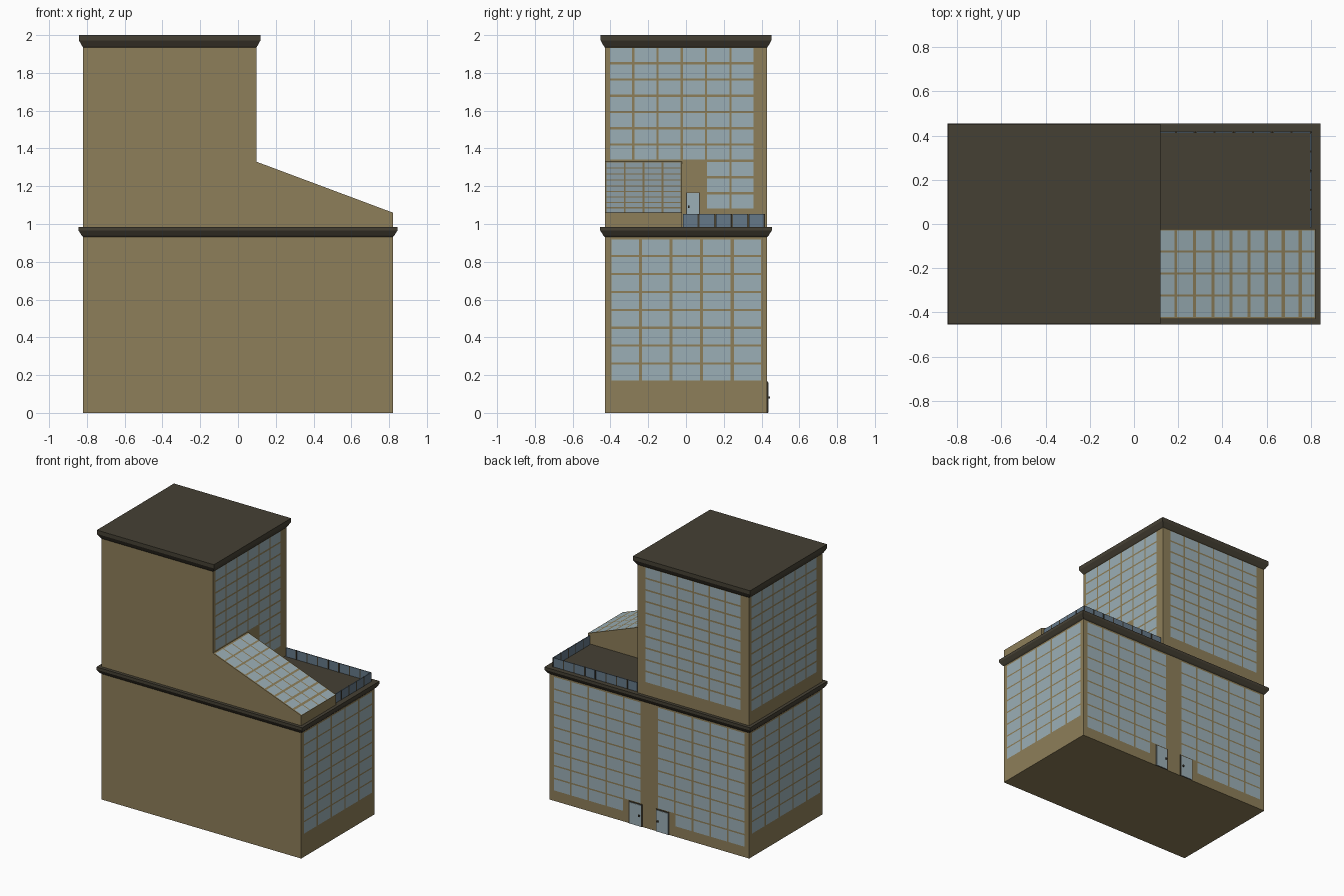
import bpy, bmesh
from mathutils import Vector

if "Cube" in bpy.data.objects:
    bpy.data.objects.remove(bpy.data.objects["Cube"])


def material(name, rgb):
    m = bpy.data.materials.new(name)
    m.diffuse_color = (*rgb, 1)
    m.use_nodes = True
    m.node_tree.nodes["Principled BSDF"].inputs["Base Color"].default_value = m.diffuse_color
    return m


WALL = material("tan_wall", (0.27, 0.21, 0.10))
TRIM = material("dark_trim", (0.06, 0.051, 0.034))
GLASS = material("pale_glass", (0.33, 0.43, 0.47))
RAIL = material("blue_rail_glass", (0.13, 0.19, 0.25))

W, D = 0.82, 0.43          # half width and half depth of the base
TX = 0.097                 # right face of the tower
DECK, TOP = 0.985, 2.0     # roof heights


def finish(name, bm, *mats):
    me = bpy.data.meshes.new(name)
    bm.to_mesh(me)
    bm.free()
    for m in mats:
        me.materials.append(m)
    ob = bpy.data.objects.new(name, me)
    bpy.context.collection.objects.link(ob)
    return ob


def box(name, x, y, z, mat):
    bm = bmesh.new()
    bmesh.ops.create_cube(bm, size=1)
    for v in bm.verts:
        v.co = [a + (b - a) * (c + 0.5) for (a, b), c in zip((x, y, z), v.co)]
    return finish(name, bm, mat)


def stack(name, x0, x1, rings, mat):
    """Closed block made of rectangular rings (z, outward offset)."""
    bm = bmesh.new()
    loops = [[bm.verts.new(p) for p in ((x0 - o, -D - o, z), (x1 + o, -D - o, z),
                                        (x1 + o, D + o, z), (x0 - o, D + o, z))]
             for z, o in rings]
    bm.faces.new(loops[0][::-1])
    bm.faces.new(loops[-1])
    for a, b in zip(loops, loops[1:]):
        for i in range(4):
            j = (i + 1) % 4
            bm.faces.new((a[i], a[j], b[j], b[i]))
    return finish(name, bm, mat)


def runs(start, pitch, width, n):
    return [(start + pitch * i, start + pitch * i + width) for i in range(n)]


def window_wall(name, point, u_range, v_range, cols, rows,
                is_window=lambda c, r: True, inset=0.011):
    """Grid wall whose window cells are inset and recessed."""
    us = [u_range[0], *[e for c in cols for e in c], u_range[1]]
    vs = [v_range[0], *[e for r in rows for e in r], v_range[1]]
    bm = bmesh.new()
    grid = [[bm.verts.new(point(u, v)) for v in vs] for u in us]
    panes = []
    for i in range(len(us) - 1):
        for j in range(len(vs) - 1):
            f = bm.faces.new((grid[i][j], grid[i + 1][j],
                              grid[i + 1][j + 1], grid[i][j + 1]))
            if i % 2 and j % 2 and is_window(i // 2, j // 2):
                panes.append(f)
    ring = bmesh.ops.inset_individual(bm, faces=panes, thickness=inset,
                                      depth=-0.009, use_even_offset=True)
    for f in ring["faces"]:
        f.material_index = 1
    for f in panes:
        f.material_index = 2
    return finish(name, bm, WALL, TRIM, GLASS)


def right(x):
    return lambda u, v: Vector((x, u, v))


def left(u, v):
    return Vector((-W, -u, v))


def back(u, v):
    return Vector((-u, D, v))


def blank_faces(name, quads):
    bm = bmesh.new()
    for q in quads:
        bm.faces.new([bm.verts.new(p) for p in q])
    return finish(name, bm, WALL)


# Base block: blank front and underside, windows on the other sides
blank_faces("base_front_and_floor", [
    [(-W, -D, 0), (W, -D, 0), (W, -D, 0.94), (-W, -D, 0.94)],
    [(-W, D, 0), (W, D, 0), (W, -D, 0), (-W, -D, 0)]])
side_cols = runs(-0.395, 0.162, 0.145, 5)
rows8 = runs(0.172, 0.0947, 0.084, 8)
rows9 = runs(0.0773, 0.0947, 0.084, 9)
window_wall("base_right_wall", right(W), (-D, D), (0, 0.94), side_cols, rows8)
window_wall("base_left_wall", left, (-D, D), (0, 0.94), side_cols, rows8)
window_wall("base_back_wall", back, (-W, W), (0, 0.94),
            runs(-0.783, 0.145, 0.132, 5) + runs(0.071, 0.145, 0.132, 5), rows9,
            lambda c, r: r > 0 or c not in (4, 5))

# Tower: blank front, windows on the other sides
blank_faces("tower_front", [
    [(-W, -D, DECK), (TX, -D, DECK), (TX, -D, 1.945), (-W, -D, 1.945)]])
tower_cols = runs(-0.402, 0.1285, 0.117, 6)
tower_rows = runs(1.082, 0.0862, 0.074, 10)
tower_z = (DECK, 1.945)
window_wall("tower_right_wall", right(TX), (-D, D), tower_z, tower_cols, tower_rows,
            lambda c, r: r > 2 or c > 3)
window_wall("tower_left_wall", left, (-D, D), tower_z, tower_cols, tower_rows)
window_wall("tower_back_wall", back, (-TX, W), tower_z,
            runs(-0.03, 0.132, 0.12, 6), tower_rows)

# Cornices, each with a flared underside; their tops are the roofs
stack("base_cornice", -W, W, [(0.932, 0), (0.94, 0.008), (0.965, 0.024), (DECK, 0.024)], TRIM)
stack("tower_cornice", -W, TX, [(1.935, 0), (1.943, 0.006), (1.972, 0.022), (TOP, 0.022)], TRIM)

# Sloped glasshouse wing beside the tower
WY, HI, LO = -0.022, 1.33, 1.06


def slope(u, v):
    return Vector((u, v, HI + (LO - HI) * (u - TX) / (W - TX)))


blank_faces("wing_walls", [
    [(TX, -D, DECK), (W, -D, DECK), (W, -D, LO), (TX, -D, HI)],
    [(W, WY, DECK), (TX, WY, DECK), (TX, WY, HI), (W, WY, LO)],
    [(W, -D, DECK), (W, WY, DECK), (W, WY, LO), (W, -D, LO)]])
wing_cols = []
for i in range(9):
    s = 0.108 + 0.0878 * i - 0.0008 * i * i
    wing_cols.append((s, s + 0.075 - 0.0022 * i))
window_wall("wing_sloped_roof", slope, (TX, W), (-D, WY), wing_cols,
            runs(-0.42, 0.1, 0.091, 4), inset=0.006)

# Pair of ground doors at the back
for side, s in (("left", -1), ("right", 1)):
    c = 0.112 * s
    box(f"back_door_frame_{side}", (c - 0.055, c + 0.055), (D - 0.002, D + 0.004), (0, 0.167), TRIM)
    box(f"back_door_{side}", (c - 0.047, c + 0.047), (D, D + 0.007), (0.002, 0.16), GLASS)
    h = c - 0.035 * s
    box(f"back_door_handle_{side}", (h - 0.005, h + 0.005), (D, D + 0.016), (0.075, 0.087), TRIM)

# Terrace door with handle and step
box("terrace_door_frame", (TX - 0.002, TX + 0.004), (0.0, 0.074), (DECK, 1.168), TRIM)
box("terrace_door", (TX, TX + 0.007), (0.005, 0.069), (DECK, 1.163), GLASS)
box("terrace_door_handle", (TX, TX + 0.016), (0.01, 0.018), (1.085, 1.097), TRIM)
box("terrace_step", (TX, 0.16), (0.008, 0.08), (DECK - 0.002, DECK + 0.006), TRIM)

# Glass railing round the terrace
RX, RY, RH = 0.8, 0.415, 1.052
t = 0.003


def post(x, y, n):
    box(f"rail_post_{n}", (x - 0.004, x + 0.004), (y - 0.004, y + 0.004), (DECK, RH), TRIM)


for i in range(8):
    a, b = RX - 0.0872 * (i + 1), RX - 0.0872 * i
    box(f"back_rail_panel_{i}", (a + 0.005, b - 0.005), (RY - t, RY + t), (DECK, RH), RAIL)
    post(b, RY, f"back_{i}")
for i in range(5):
    a, b = RY - 0.0872 * (i + 1), RY - 0.0872 * i
    box(f"side_rail_panel_{i}", (RX - t, RX + t), (a + 0.005, b - 0.005), (DECK, RH), RAIL)
    if i:
        post(RX, b, f"side_{i}")
